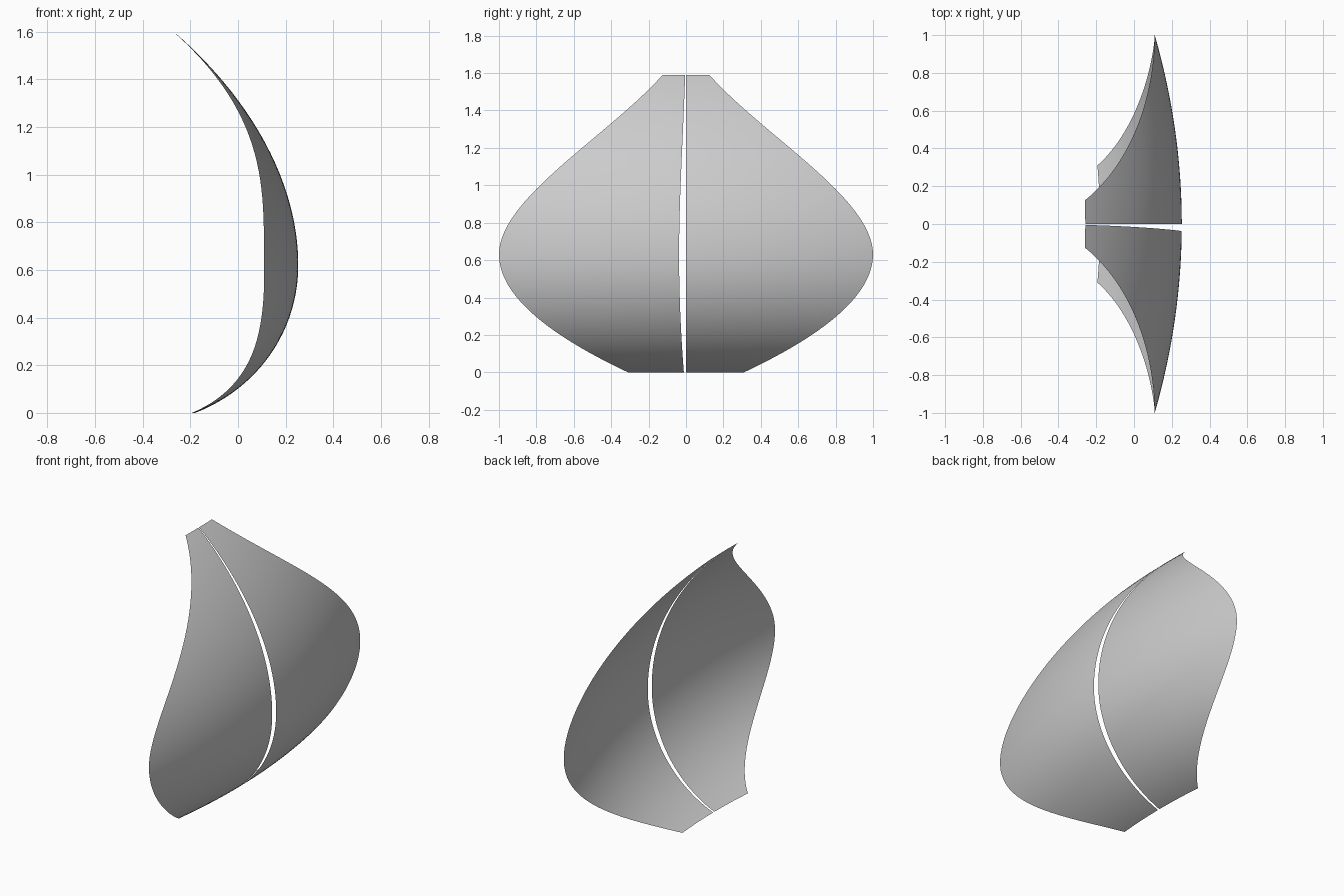
import bpy
from mathutils import Vector
from mathutils.geometry import interpolate_bezier

cube = bpy.data.objects.get("Cube")
if cube:
    bpy.data.objects.remove(cube)

ROWS, COLS = 64, 30
HEIGHT = 1.59
BOW = 0.143    # how far the shell bends back towards its side edges
GAP = 0.037    # width of the centre slit relative to the half width

grey = bpy.data.materials.new("shell grey")
grey.use_nodes = True
grey.diffuse_color = (0.6, 0.6, 0.6, 1)
grey.node_tree.nodes["Principled BSDF"].inputs["Base Color"].default_value = (0.6, 0.6, 0.6, 1)


def profile(*segments):
    """Sample cubic segments given as (value, height) points."""
    points = []
    for seg in segments:
        points += interpolate_bezier(*[Vector((v, z, 0)) for v, z in seg], 100)
    return points


def value_at(points, z):
    for a, b in zip(points, points[1:]):
        if b.y >= z and b.y > a.y:
            return a.x + (b.x - a.x) * (z - a.y) / (b.y - a.y)
    return points[-1].x


# Side profile along the centre line, and half width of the outline
spine = profile([(-0.18, 0), (0.08, 0.1), (0.253, 0.34), (0.253, 0.62)],
                [(0.253, 0.62), (0.253, 0.98), (0.04, 1.33), (-0.258, HEIGHT)])
width = profile([(0.31, 0), (0.65, 0.16), (1, 0.38), (1, 0.63)],
                [(1, 0.63), (1, 0.93), (0.42, 1.26), (0.125, HEIGHT)])


def shell_half(name, start, end):
    """Curved sheet between two fractions of the half width."""
    verts, faces = [], []
    for r in range(ROWS + 1):
        t = r / ROWS
        z = HEIGHT * t * t * (3 - 2 * t)    # closer rows at the ends
        x, w = value_at(spine, z), value_at(width, z)
        for c in range(COLS + 1):
            y = w * (start + (end - start) * c / COLS)
            verts.append((x - BOW * y * y, y, z))
    n = COLS + 1
    for r in range(ROWS):
        for c in range(COLS):
            i = r * n + c
            faces.append((i, i + 1, i + n + 1, i + n))
    mesh = bpy.data.meshes.new(name)
    mesh.from_pydata(verts, [], faces)
    mesh.materials.append(grey)
    mesh.shade_smooth()
    obj = bpy.data.objects.new(name, mesh)
    bpy.context.collection.objects.link(obj)


shell_half("back_shell_half", 0, 1)
shell_half("front_shell_half", -1, -GAP)
